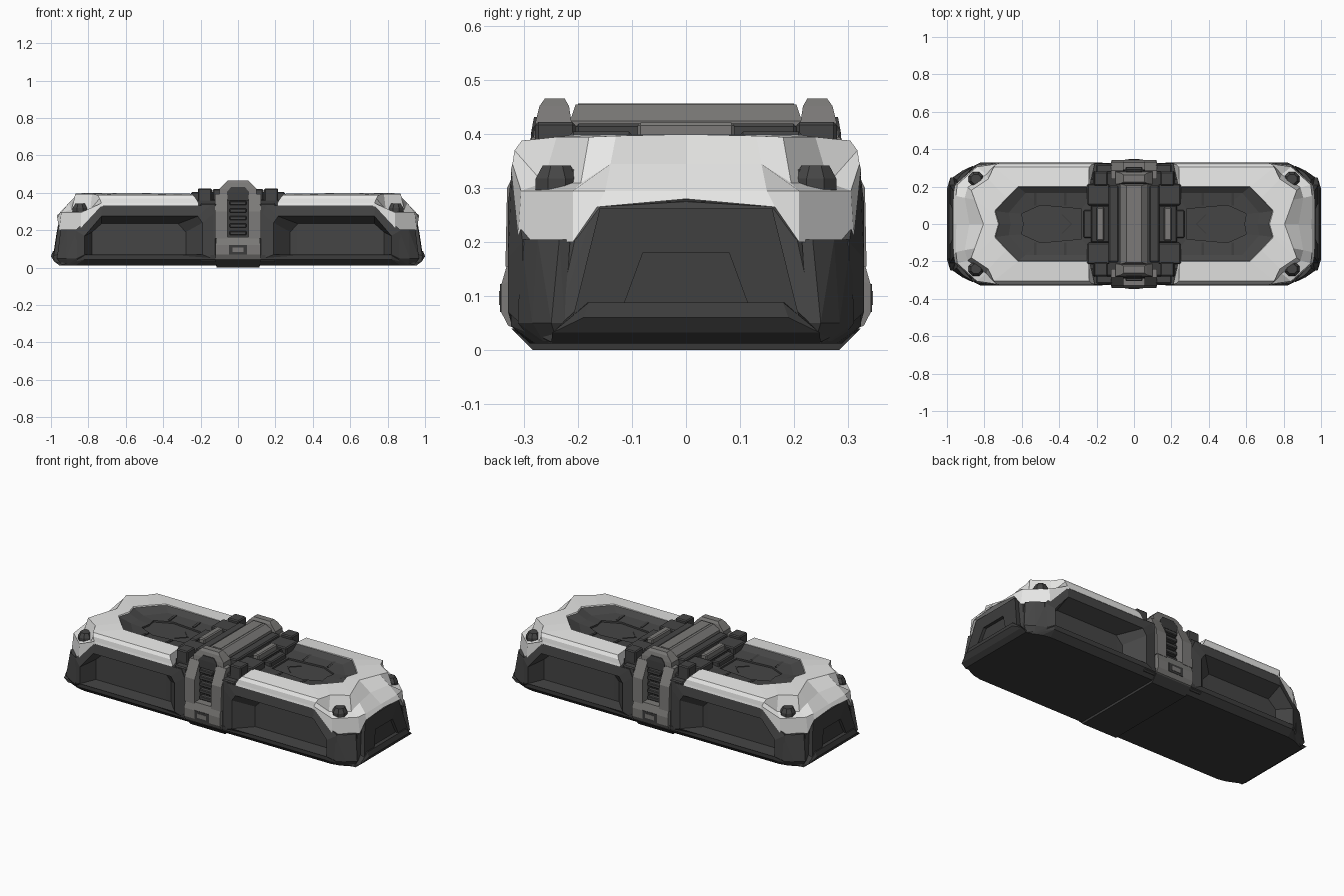
import bpy
import bmesh
from math import cos, sin, pi

cube = bpy.data.objects.get("Cube")
if cube:
    bpy.data.objects.remove(cube, do_unlink=True)


def material(name, r, g, b):
    mat = bpy.data.materials.new(name)
    mat.use_nodes = True
    mat.diffuse_color = (r, g, b, 1)
    mat.node_tree.nodes["Principled BSDF"].inputs["Base Color"].default_value = (r, g, b, 1)
    return mat


WHITE = material("pale_shell", .8, .8, .79)
GREY = material("warm_grey_metal", .2, .195, .188)
DARK = material("dark_grey_body", .06, .06, .06)
BLACK = material("near_black_trim", .045, .045, .045)


def finish(name, bm, mat, copies):
    """Turn a bmesh into an object, mirrored across the named axes."""
    bmesh.ops.recalc_face_normals(bm, faces=bm.faces)
    mesh = bpy.data.meshes.new(name)
    bm.to_mesh(mesh)
    bm.free()
    mesh.materials.append(mat)
    obj = bpy.data.objects.new(name, mesh)
    bpy.context.collection.objects.link(obj)
    if copies:
        mirror = obj.modifiers.new("Mirror", "MIRROR")
        mirror.use_axis = ["x" in copies, "y" in copies, False]
    return obj


def hull(name, points, mat, span="", copies=""):
    """Convex solid; points are reflected across the span axes first."""
    pts = list(points)
    if "x" in span:
        pts += [(-x, y, z) for x, y, z in pts]
    if "y" in span:
        pts += [(x, -y, z) for x, y, z in pts]
    bm = bmesh.new()
    for p in sorted(set(pts)):
        bm.verts.new(p)
    bmesh.ops.convex_hull(bm, input=bm.verts)
    loose = [v for v in bm.verts if not v.link_faces]
    bmesh.ops.delete(bm, geom=loose, context="VERTS")
    bmesh.ops.dissolve_limit(bm, angle_limit=.01, verts=bm.verts, edges=bm.edges)
    return finish(name, bm, mat, copies)


def block(name, xs, ys, zs, mat, copies="", bevel=.006):
    """Box between limits with a small chamfer."""
    bm = bmesh.new()
    bmesh.ops.create_cube(bm, size=1)
    for v in bm.verts:
        v.co = [lim[int(c > 0)] for c, lim in zip(v.co, (xs, ys, zs))]
    if bevel:
        bmesh.ops.bevel(bm, geom=bm.edges[:], offset=bevel, segments=1, affect="EDGES")
    return finish(name, bm, mat, copies)


def loft(name, rings, mat, copies="", caps=(True, True)):
    """Skin closed rings of equal length."""
    bm = bmesh.new()
    rows = [[bm.verts.new(p) for p in ring] for ring in rings]
    n = len(rows[0])
    for a, b in zip(rows, rows[1:]):
        for i in range(n):
            j = (i + 1) % n
            bm.faces.new((a[i], a[j], b[j], b[i]))
    for row, cap in zip((rows[0], rows[-1]), caps):
        if cap:
            bm.faces.new(row)
    return finish(name, bm, mat, copies)


# Core and chamfered floor slab
block("body_core", (-.86, .86), (-.22, .22), (.02, .335), DARK, bevel=0)
hull("floor_slab", [(.935, .25, .012), (.87, .28, .012), (.82, .29, .012),
                    (.82, .325, .045), (.82, .325, .068), (.88, .29, .06)], BLACK, span="xy")

# Side panels with deep sloping bays, drawn in slightly at the corners
outer = [(.13, .045), (.13, .29), (.15, .333), (.73, .333), (.87, .2), (.87, .045)]
inner = [(.19, .07), (.19, .24), (.215, .275), (.73, .275), (.82, .17), (.82, .07)]
back = [(.28, .07), (.28, .19), (.32, .235), (.73, .235), (.78, .19), (.78, .07)]
levels = [(outer, .24), (outer, .323), (inner, .33), (back, .235)]
loft("side_bay_panel", [[(x, y - max(0, x - .82) * .4, z) for x, z in poly]
                        for poly, y in levels], DARK, "xy")

# Ends: wedge, corner posts, arched plate and bumper
hull("end_wedge", [(.84, .31, .045), (.84, .285, .015), (.84, .305, .21), (.945, .25, .015),
                   (.96, .24, .05), (.94, .205, .21), (.935, .17, .265), (.935, 0, .275),
                   (.84, .2, .28)], DARK, span="y", copies="x")
hull("corner_post", [(.86, .285, .016), (.91, .265, .016), (.945, .24, .016),
                     (.86, .312, .05), (.918, .285, .05), (.968, .25, .05), (.96, .225, .05),
                     (.86, .306, .205), (.912, .275, .205), (.948, .235, .205),
                     (.94, .215, .205)], DARK, copies="xy")
arch_out = [(-.21, .06), (-.16, .262), (.16, .262), (.21, .06)]
arch_in = [(-.115, .085), (-.08, .18), (.08, .18), (.115, .085)]
steps = [(arch_out, .93), (arch_out, .995), (arch_in, .998), (arch_in, .98)]
loft("end_arch_plate", [[(x - .15 * z, y, z) for y, z in poly] for poly, x in steps],
     BLACK, "x")
hull("end_bumper", [(1, .19, .06), (.99, .18, .088), (.95, .19, .088), (.955, .25, .012),
                    (.9, .25, .012), (.982, .248, .032)], BLACK, span="y", copies="x")

# Pale shell: cross-sections swept round one quarter, then mirrored
shell = [
    [(.21, .325, .333), (.21, .322, .345), (.225, .318, .37), (.24, .305, .388),
     (.24, .2, .395), (.24, .19, .34)],
    [(.72, .325, .333), (.73, .322, .345), (.74, .318, .37), (.75, .305, .388),
     (.62, .2, .4), (.6, .185, .34)],
    [(.84, .312, .2), (.84, .306, .295), (.79, .265, .31), (.78, .24, .395),
     (.68, .14, .4), (.66, .13, .34)],
    [(.957, .21, .2), (.945, .21, .295), (.89, .195, .31), (.87, .18, .395),
     (.745, .07, .4), (.71, .07, .34)],
    [(.966, .165, .265), (.952, .15, .295), (.905, .14, .345), (.852, .13, .397),
     (.738, .045, .4), (.705, .045, .34)],
    [(.968, 0, .28), (.95, 0, .295), (.88, 0, .345), (.805, 0, .4),
     (.725, 0, .4), (.69, 0, .34)],
]
loft("upper_shell", shell, WHITE, "xy", caps=(True, False))

# Corner knobs
octagon = [(cos((k + .5) * pi / 4), sin((k + .5) * pi / 4)) for k in range(8)]
loft("corner_knob", [[(.845 + r * c, .24 + r * s, z) for c, s in octagon]
                     for r, z in ((.042, .28), (.042, .318), (.028, .342))], DARK, "xy")

# Sunken top panels: dark lining up to the shell edge, with chevron marks
rim = [(.22, .199), (.619, .199), (.743, .07), (.723, 0)]
slope = [(.22, .165), (.58, .165), (.67, .06), (.66, 0)]
tray = [(.28, .08), (.5, .1), (.6, .055), (.59, 0)]


def tray_ring(half, z):
    return [(x, y, z) for x, y in half] + [(x, -y, z) for x, y in half[-2::-1]]


loft("top_tray", [tray_ring(rim, .33), tray_ring(rim, .394), tray_ring(slope, .37),
                  tray_ring(tray, .362), tray_ring(tray, .352)], DARK, "x")
hull("chevron_mark", [(x, y, z) for x, y in ((.33, 0), (.338, 0), (.388, .05), (.38, .05))
                      for z in (.35, .355)], BLACK, copies="xy")
for x in (.36, .52):
    hull("tray_rib", [(x, .165, .374), (x + .015, .165, .374), (x + .015, .1, .367),
                      (x, .1, .367), (x, .165, .36), (x, .1, .355)], BLACK, copies="xy")

# Centre spine
block("spine_core", (-.22, .22), (-.28, .28), (.02, .365), BLACK)
block("spine_side_filler", (.118, .2), (.2, .32), (.03, .345), DARK, "xy")
block("spine_shoulder", (.14, .215), (.205, .28), (.33, .423), DARK, "xy")
block("spine_step", (.13, .25), (.1, .215), (.34, .405), DARK, "xy")
block("spine_inner_plate", (.13, .23), (-.1, .1), (.34, .39), BLACK, "x")
block("spine_tab", (.225, .27), (-.075, .075), (.34, .392), DARK, "x")
block("spine_rail", (.16, .2), (-.09, .09), (.37, .422), GREY, "x")
block("spine_flank", (.082, .135), (-.205, .205), (.35, .42), DARK, "x")
hull("spine_bar", [(.075, .215, .36), (.075, .215, .425), (.04, .205, .455)], GREY, span="xy")
block("spine_bar_cap", (-.025, .025), (-.2, .2), (.45, .457), GREY, bevel=0)

# Clamps at front and back
hull("clamp_foot", [(.115, .28, .025), (.12, .33, .045), (.12, .343, .07), (.12, .343, .12),
                    (.115, .33, .165), (.115, .25, .165), (.115, .25, .025)],
     GREY, span="x", copies="y")
hull("base_strip", [(.115, .285, 0), (.12, .285, .03), (.118, .325, .04)], BLACK, span="xy")
hull("clamp_post", [(x, y, z) for x in (.055, .122) for y, z in
                    ((.335, .155), (.332, .3), (.285, .395), (.24, .395), (.25, .155))],
     GREY, copies="xy")
hull("clamp_head", [(.1, .285, .375), (.1, .28, .42), (.07, .272, .452), (.055, .262, .466),
                    (.055, .225, .466), (.07, .217, .452), (.1, .212, .42), (.1, .21, .375)],
     GREY, span="x", copies="y")
hull("clamp_head_inset", [(.06, .291, .36), (.06, .287, .405), (.035, .282, .432),
                          (.06, .27, .36), (.035, .27, .432)], BLACK, span="x", copies="y")
for z in (.185, .225, .265, .305, .345):
    block("ladder_slat", (-.045, .045), (.26, .305), (z - .011, z + .011), DARK, "y", .004)
block("latch_frame", (-.048, .048), (.338, .345), (.07, .122), BLACK, "y", 0)
block("latch_button", (-.03, .03), (.34, .347), (.083, .109), GREY, "y", 0)
